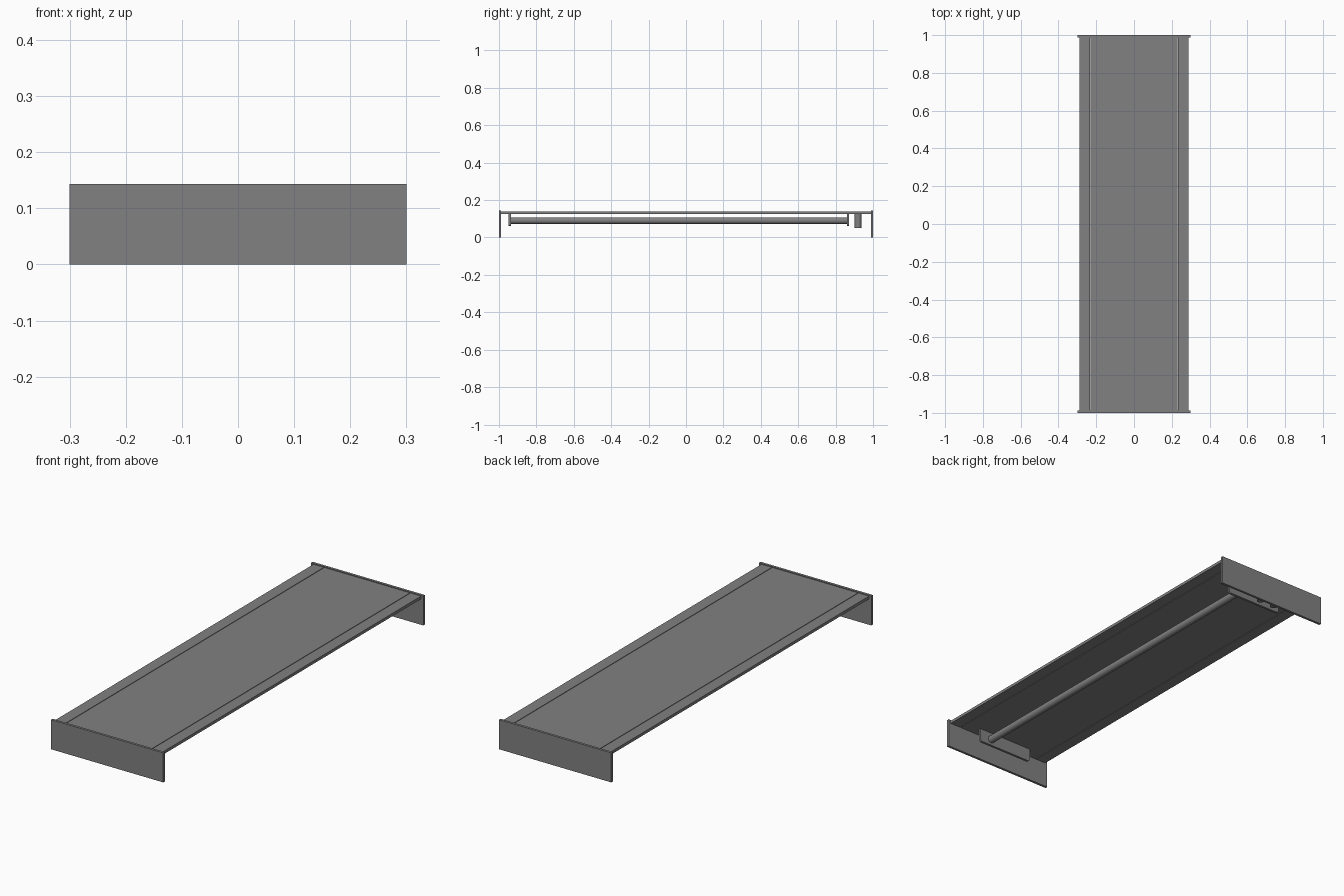
import bpy
from mathutils import Vector

old = bpy.data.objects.get("Cube")
if old:
    bpy.data.objects.remove(old, do_unlink=True)

grey = bpy.data.materials.new("mid_grey")
grey.use_nodes = True
colour = (0.22, 0.22, 0.22, 1)
grey.diffuse_color = colour
grey.node_tree.nodes["Principled BSDF"].inputs["Base Color"].default_value = colour


def box(name, low, high):
    """Box between two opposite corners."""
    low, high = Vector(low), Vector(high)
    bpy.ops.mesh.primitive_cube_add(size=1, location=(low + high) / 2)
    ob = bpy.context.object
    ob.name = name
    ob.scale = high - low
    bpy.ops.object.transform_apply(location=False, rotation=False, scale=True)
    ob.data.materials.append(grey)
    return ob


def rod(name, centre, radius, length, turn=(0, 0, 0)):
    bpy.ops.mesh.primitive_cylinder_add(vertices=32, radius=radius, depth=length,
                                        location=centre, rotation=turn)
    ob = bpy.context.object
    ob.name = name
    ob.data.materials.append(grey)
    bpy.ops.object.shade_smooth_by_angle()
    return ob


END, WALL = 1.0, 0.012
UNDER, TOP = 0.125, 0.139

# Upright end plates
box("front_end_plate", (-0.3, -END, 0), (0.3, WALL - END, 0.143))
box("back_end_plate", (-0.3, END - WALL, 0), (0.3, END, 0.143))

# Long deck with a narrow rail along each side, split by a fine seam
reach = END - WALL
box("deck_panel", (-0.229, -reach, UNDER), (0.229, reach, TOP))
for side, name in ((-1, "right"), (1, "left")):
    inner, outer = side * 0.232, side * 0.288
    box(name + "_rail", (min(inner, outer), -reach, UNDER),
        (max(inner, outer), reach, TOP))

# Hanging brackets that carry the tube, lower corners eased
for name, y in (("front_bracket", -0.942), ("back_bracket", 0.866)):
    ob = box(name, (-0.15, y - 0.006, 0.06), (0.15, y + 0.006, UNDER))
    bev = ob.modifiers.new("eased_corners", "BEVEL")
    bev.width = 0.012
    bev.segments = 4
    bev.limit_method = "WEIGHT"
    weight = ob.data.attributes.new("bevel_weight_edge", "FLOAT", "EDGE")
    for edge in ob.data.edges:
        a, b = (ob.data.vertices[i].co for i in edge.vertices)
        if a.z < 0 and b.z < 0 and abs(a.x - b.x) < 0.001:
            weight.data[edge.index].value = 1

# Tube between the brackets
rod("tube", (0.085, -0.038, 0.09), 0.018, 1.80, (1.5708, 0, 0))

# Short pegs behind the back bracket
for name, x in (("left_peg", 0.0), ("right_peg", -0.08)):
    rod(name, (x, 0.92, 0.0875), 0.018, 0.075)
